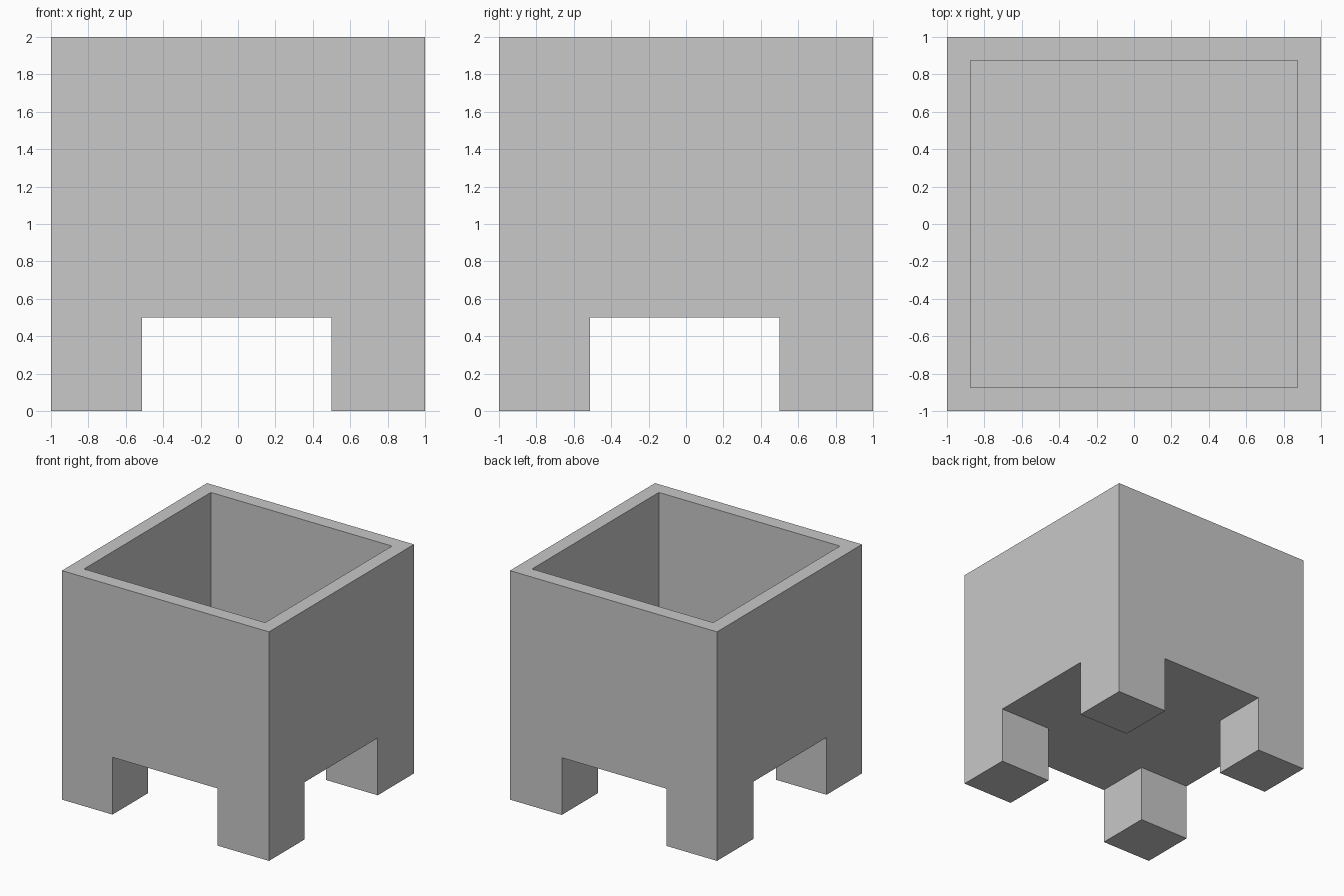
import bpy
import bmesh

cube = bpy.data.objects.get("Cube")
if cube:
    bpy.data.objects.remove(cube, do_unlink=True)

GREY = (0.58, 0.58, 0.58, 1)
grey = bpy.data.materials.new("plain_grey")
grey.use_nodes = True
grey.diffuse_color = GREY
grey.node_tree.nodes["Principled BSDF"].inputs["Base Color"].default_value = GREY

BASE, TOP = 0.5, 2.0    # underside and rim heights
WALL = 0.125            # wall and floor thickness
INNER = (-0.512, 0.5)   # inner edges of the feet


def box(bm, low, high):
    """Add a box between two corners and return its faces."""
    verts = bmesh.ops.create_cube(bm, size=1)["verts"]
    for v in verts:
        v.co = [a if c < 0 else b for c, a, b in zip(v.co, low, high)]
    return list({f for v in verts for f in v.link_faces})


def finish(bm, name):
    bmesh.ops.recalc_face_normals(bm, faces=bm.faces)
    mesh = bpy.data.meshes.new(name)
    bm.to_mesh(mesh)
    bm.free()
    mesh.materials.append(grey)
    obj = bpy.data.objects.new(name, mesh)
    bpy.context.collection.objects.link(obj)


# Open planter box: inset the top for the rim, then sink it to the floor
bm = bmesh.new()
faces = box(bm, (-1, -1, BASE), (1, 1, TOP))
lid = max(faces, key=lambda f: f.calc_center_median().z)
bmesh.ops.inset_region(bm, faces=[lid], thickness=WALL, use_even_offset=True)
pit = bmesh.ops.extrude_discrete_faces(bm, faces=[lid])["faces"][0]
for v in pit.verts:
    v.co.z = BASE + WALL

# Square feet, extruded down out of the underside so they share its surface
for axis in range(2):
    for edge in INNER:
        normal = [0, 0, 0]
        normal[axis] = 1
        point = [edge * n for n in normal]
        flat = [f for f in bm.faces if all(abs(v.co.z - BASE) < 1e-4 for v in f.verts)]
        geom = flat + list({e for f in flat for e in f.edges}) + list({v for f in flat for v in f.verts})
        bmesh.ops.bisect_plane(bm, geom=geom, plane_co=point, plane_no=normal)


def is_corner(face):
    c = face.calc_center_median()
    return abs(c.z - BASE) < 1e-4 and all(k < INNER[0] or k > INNER[1] for k in c.xy)


corners = [f for f in bm.faces if is_corner(f)]
for foot in bmesh.ops.extrude_discrete_faces(bm, faces=corners)["faces"]:
    for v in foot.verts:
        v.co.z = 0
bmesh.ops.dissolve_limit(bm, angle_limit=0.01, verts=bm.verts, edges=bm.edges)
finish(bm, "planter_box_with_feet")
